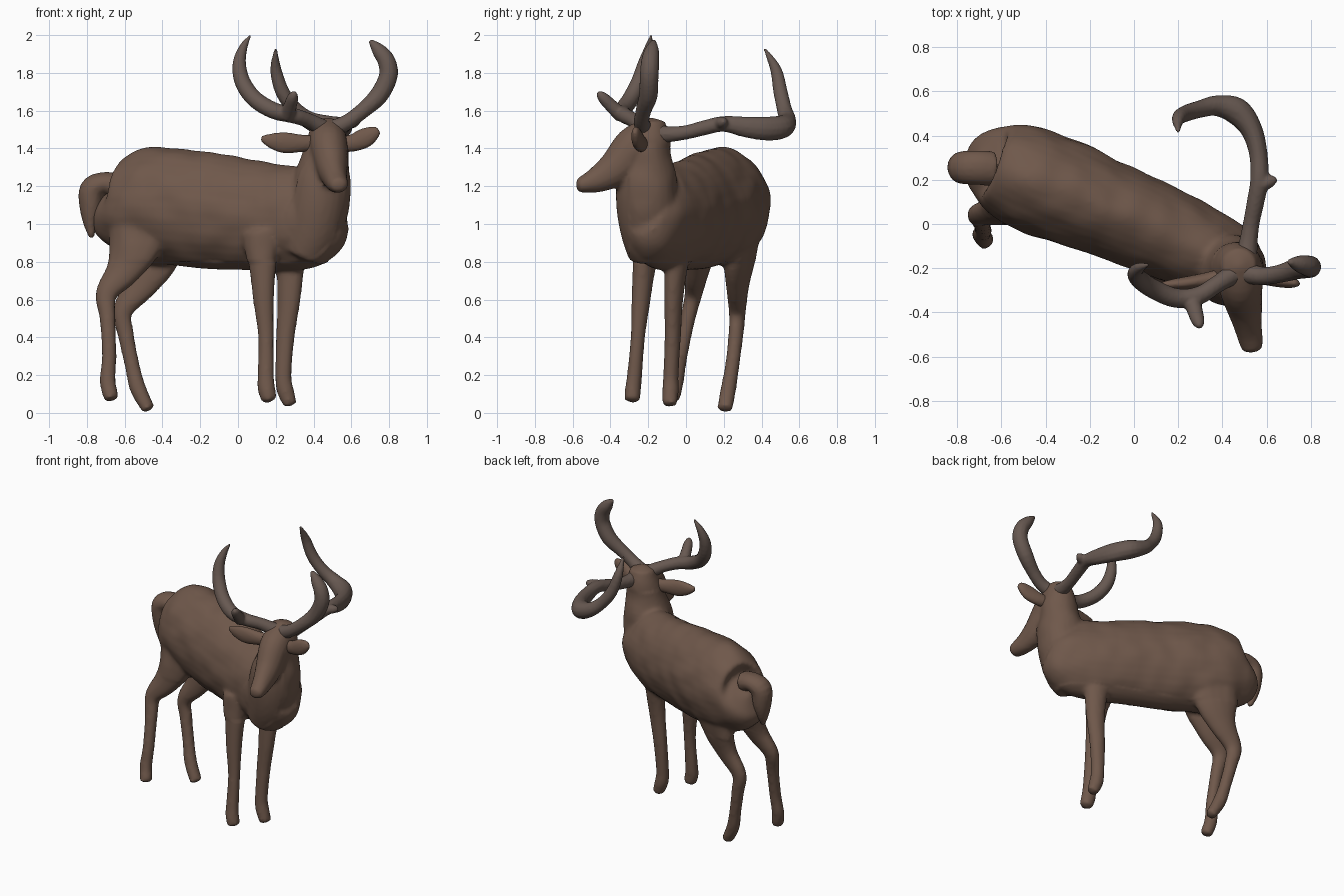
import bpy, bmesh, math
from mathutils import Vector, noise

SIDE = Vector((0.37, 0.93, 0)).normalized()      # across the turned body
UP = Vector((0, 0, 1))


def material(name, rgb):
    m = bpy.data.materials.new(name)
    m.diffuse_color = (*rgb, 1)
    return m


HIDE = material("hide_brown", (0.16, 0.098, 0.07))
HORN = material("antler_brown", (0.135, 0.098, 0.082))


def spline(pts, n):
    """Catmull-Rom through tuples of any length."""
    out = []
    for i in range(len(pts) - 1):
        p = [pts[max(0, min(len(pts) - 1, i + k))] for k in (-1, 0, 1, 2)]
        for s in range(n):
            t = s / n
            out.append([0.5 * (2 * b + (c - a) * t + (2 * a - 5 * b + 4 * c - d) * t * t
                               + (3 * b - a - 3 * c + d) * t ** 3) for a, b, c, d in zip(*p)])
    return out + [list(pts[-1])]


def tube(bm, pts, ref=SIDE, n=4, sides=16, power=1.0):
    """Loft ellipses along a path of (x, y, z, radius along ref, other radius)."""
    pts = spline([p if len(p) == 5 else (*p, p[3]) for p in pts], n)
    pos = [Vector(p[:3]) for p in pts]
    rings, u = [], ref.copy()
    for i, p in enumerate(pts):
        t = (pos[min(i + 1, len(pos) - 1)] - pos[max(i - 1, 0)]).normalized()
        u = (u - t * u.dot(t)).normalized()
        v = t.cross(u)
        ring = []
        for k in range(sides):
            a = 2 * math.pi * k / sides
            c = math.copysign(abs(math.cos(a)) ** power, math.cos(a))
            ring.append(bm.verts.new(pos[i] + u * c * max(p[3], .004)
                                     + v * math.sin(a) * max(p[4], .004)))
        rings.append(ring)
    for r, q in zip(rings, rings[1:]):
        for k in range(sides):
            j = (k + 1) % sides
            bm.faces.new((r[k], r[j], q[j], q[k]))
    for ring, end in ((rings[0], 0), (rings[-1], -1)):
        t = (pos[end] - pos[1 if end == 0 else -2]).normalized()
        tip = bm.verts.new(pos[end] + t * 0.35 * min(pts[end][3:]))
        for k in range(sides):
            bm.faces.new((ring[k], ring[(k + 1) % sides], tip))


def finish(bm, name, mat, voxel, smooth, wrinkle=0.0):
    """Fuse overlapping lofts into one sculpted skin."""
    bmesh.ops.recalc_face_normals(bm, faces=bm.faces)
    me = bpy.data.meshes.new(name)
    bm.to_mesh(me)
    bm.free()
    ob = bpy.data.objects.new(name, me)
    bpy.context.collection.objects.link(ob)
    m = ob.modifiers.new("fuse", 'REMESH')
    m.mode, m.voxel_size = 'VOXEL', voxel
    s = ob.modifiers.new("soften", 'SMOOTH')
    s.factor, s.iterations = 0.5, smooth
    dg = bpy.context.evaluated_depsgraph_get()
    new = bpy.data.meshes.new_from_object(ob.evaluated_get(dg))
    ob.modifiers.clear()
    ob.data = new
    if wrinkle:
        normals = [v.normal.copy() for v in new.vertices]
        for v, nrm in zip(new.vertices, normals):
            if 0.8 < v.co.z < 1.42 and v.co.y > -0.3:
                v.co += nrm * noise.noise(v.co * 8) * wrinkle
    new.materials.clear()
    new.materials.append(mat)
    for f in new.polygons:
        f.use_smooth = True
    return ob


bm = bmesh.new()

# torso: (distance along axis, sideways shift, bottom z, top z, half width)
torso = [(-.74, 0, 1.0, 1.24, .11), (-.70, 0, .89, 1.30, .17), (-.62, 0, .82, 1.365, .215),
         (-.5, 0, .785, 1.405, .235), (-.35, 0, .78, 1.40, .235), (-.15, 0, .76, 1.375, .22),
         (.05, 0, .755, 1.345, .21), (.25, -.01, .75, 1.315, .2), (.4, -.02, .765, 1.305, .185),
         (.49, -.025, .83, 1.29, .165), (.55, -.03, .92, 1.26, .12)]
tube(bm, [(.93 * s + .37 * o, .02 - .37 * s + .93 * o, (b + t) / 2, w, (t - b) / 2)
          for s, o, b, t, w in torso], sides=32, power=1.12)

# neck and chest
tube(bm, [(.35, -.175, .84, .13, .13), (.395, -.195, .96, .15, .155), (.425, -.205, 1.1, .165, .163),
          (.445, -.205, 1.24, .16, .153), (.463, -.198, 1.37, .122), (.473, -.188, 1.46, .105),
          (.475, -.19, 1.54, .078)], sides=24)

# head
tube(bm, [(.475, -.19, 1.48, .095, .085), (.48, -.27, 1.415, .1, .108), (.497, -.36, 1.305, .085, .1),
          (.515, -.46, 1.24, .064, .074), (.53, -.535, 1.212, .055, .05),
          (.535, -.572, 1.207, .044, .038)], ref=Vector((1, 0, 0)))

# front legs
tube(bm, [(.12, -.19, .95, .08, .11), (.13, -.22, .78, .06, .075), (.135, -.238, .6, .05, .057),
          (.148, -.255, .4, .038, .042), (.147, -.272, .2, .04, .045), (.15, -.28, .13, .042, .048),
          (.166, -.285, .068, .043, .042)])
tube(bm, [(.26, -.04, .95, .08, .11), (.275, -.052, .78, .06, .08), (.27, -.065, .6, .048, .063),
          (.25, -.07, .4, .042, .051), (.24, -.08, .2, .041, .044), (.25, -.082, .12, .044, .046),
          (.277, -.087, .045, .04, .036)])

# hind legs
tube(bm, [(-.5, .1, 1.05, .10, .19), (-.55, .08, .88, .08, .15), (-.61, .06, .75, .06, .097),
          (-.697, .04, .63, .046, .06), (-.69, .01, .5, .04, .043), (-.682, -.03, .3, .038, .039),
          (-.69, -.05, .17, .039, .043), (-.67, -.075, .075, .043, .04)])
tube(bm, [(-.42, .3, .97, .08, .18), (-.46, .285, .8, .07, .145), (-.52, .275, .67, .055, .09),
          (-.61, .272, .54, .044, .056), (-.595, .265, .42, .04, .044), (-.56, .245, .25, .038, .04),
          (-.53, .225, .13, .041, .044), (-.474, .205, .02, .042, .035)])
finish(bm, "deer_body", HIDE, .014, 4, .009)

# tail
bm = bmesh.new()
tube(bm, [(-.64, .25, 1.2, .08, .07), (-.71, .255, 1.215, .078, .06), (-.772, .255, 1.18, .075, .068),
          (-.78, .255, 1.08, .066, .058), (-.782, .25, 1.0, .045, .036),
          (-.775, .24, .93, .018, .014)])
finish(bm, "tail", HIDE, .01, 3)

# ears
for name, path in (
        ("left_ear", [(.42, -.23, 1.43, .04, .035), (.34, -.25, 1.427, .046, .034),
                      (.25, -.265, 1.43, .056, .03), (.18, -.272, 1.44, .042, .024),
                      (.125, -.275, 1.453, .016, .012)]),
        ("right_ear", [(.54, -.23, 1.42, .04, .035), (.61, -.245, 1.43, .047, .034),
                       (.67, -.258, 1.455, .053, .03), (.715, -.265, 1.48, .04, .024),
                       (.742, -.27, 1.498, .02, .012)])):
    bm = bmesh.new()
    tube(bm, path, ref=UP)
    finish(bm, name, HIDE, .008, 2)

# right antler
bm = bmesh.new()
tube(bm, [(.5, -.22, 1.5, .05), (.58, -.235, 1.54, .042), (.66, -.225, 1.6, .042), (.745, -.2, 1.68, .05),
          (.795, -.195, 1.78, .05), (.787, -.19, 1.86, .048), (.745, -.18, 1.92, .038),
          (.7, -.17, 1.97, .012)], sides=12)
finish(bm, "right_antler", HORN, .009, 2)

# left antler with its short tine
bm = bmesh.new()
tube(bm, [(.46, -.22, 1.5, .05), (.38, -.27, 1.545, .04), (.29, -.325, 1.575, .042), (.19, -.335, 1.6, .045),
          (.09, -.295, 1.66, .045), (.025, -.25, 1.75, .043), (.007, -.22, 1.85, .036),
          (.03, -.195, 1.94, .022), (.068, -.185, 2.0, .006)], sides=12)
tube(bm, [(.26, -.34, 1.575, .042), (.275, -.39, 1.62, .036), (.29, -.44, 1.67, .03),
          (.3, -.465, 1.695, .014)], sides=12)
finish(bm, "left_antler", HORN, .009, 2)

# long back antler sweeping behind and curling up
bm = bmesh.new()
tube(bm, [(.5, -.2, 1.48, .06), (.515, -.1, 1.475, .044), (.53, 0, 1.485, .038), (.55, .1, 1.51, .04),
          (.567, .2, 1.53, .042), (.562, .32, 1.513, .056, .042), (.53, .43, 1.505, .064, .05),
          (.465, .51, 1.515, .062), (.375, .535, 1.55, .048), (.3, .52, 1.61, .04),
          (.235, .5, 1.7, .038), (.2, .475, 1.82, .03), (.2, .415, 1.93, .007)], ref=UP, sides=12)
tube(bm, [(.58, .18, 1.535, .035), (.62, .195, 1.54, .028), (.645, .2, 1.545, .012)], sides=12)
finish(bm, "back_antler", HORN, .009, 2)
